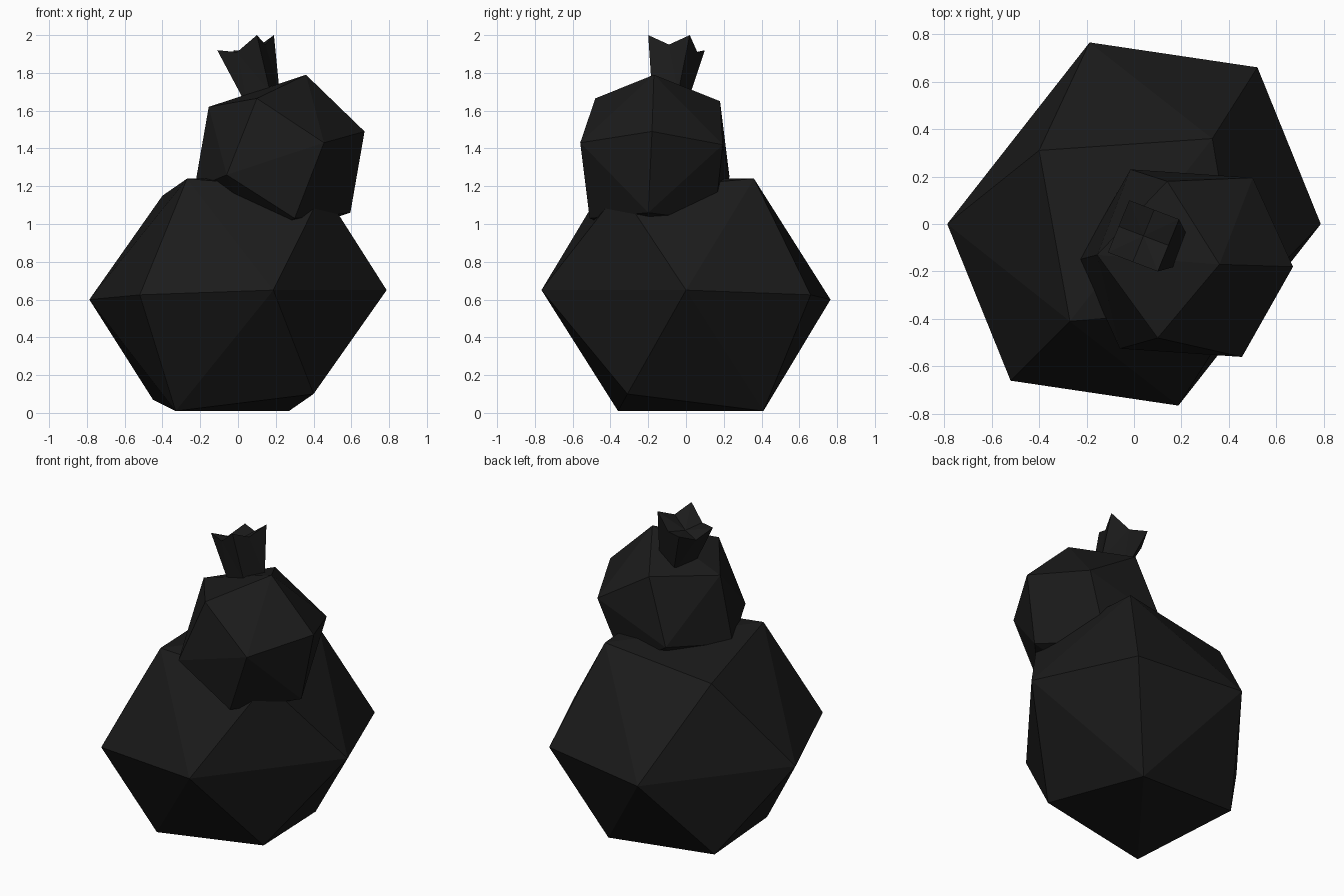
import bpy, bmesh, math
from mathutils import Vector

if "Cube" in bpy.data.objects:
    bpy.data.objects.remove(bpy.data.objects["Cube"])

dark = bpy.data.materials.new("dark")
dark.diffuse_color = (0.011, 0.011, 0.011, 1)
dark.use_nodes = True
dark.node_tree.nodes["Principled BSDF"].inputs["Base Color"].default_value = dark.diffuse_color


def finish(bm, name):
    bmesh.ops.recalc_face_normals(bm, faces=bm.faces)
    me = bpy.data.meshes.new(name)
    bm.to_mesh(me)
    bm.free()
    me.materials.append(dark)
    ob = bpy.data.objects.new(name, me)
    bpy.context.collection.objects.link(ob)
    return ob


def faceted_stone(name, centre, corners):
    """Twelve-sided gem: each corner is mirrored through the centre."""
    bm = bmesh.new()
    c = Vector(centre)
    for p in corners:
        bm.verts.new(Vector(p))
        bm.verts.new(2 * c - Vector(p))
    bmesh.ops.convex_hull(bm, input=bm.verts)
    bmesh.ops.dissolve_limit(bm, angle_limit=math.radians(8),
                             verts=bm.verts, edges=bm.edges)
    return finish(bm, name)


# Large lower stone
faceted_stone("lower_body", (0, 0, 0.625), [
    (0.787, 0, 0.65), (0.187, -0.765, 0.65), (-0.52, -0.66, 0.625),
    (-0.40, 0.31, 1.15), (0.33, 0.36, 1.24),
    (-0.27, -0.41, 1.24), (0.45, -0.35, 1.18)])

# Smaller upper stone
faceted_stone("upper_body", (0.22, -0.165, 1.34), [
    (0.36, -0.17, 1.79), (0.67, -0.18, 1.49), (0.10, -0.48, 1.665),
    (0.455, -0.56, 1.43), (-0.155, -0.13, 1.62),
    (-0.06, -0.525, 1.26), (0.14, 0.18, 1.65)])

# Flared four-point crown: tips, notches between them, and a narrow base
tips = [Vector(p) for p in ((-0.02, 0.10, 1.92), (0.19, 0.02, 2.0),
                            (0.10, -0.20, 2.0), (-0.11, -0.12, 1.92))]
base = [Vector(p) for p in ((0.09, 0.00, 1.62), (0.22, -0.04, 1.70),
                            (0.17, -0.18, 1.70), (0.05, -0.15, 1.62))]
bm = bmesh.new()
tv = [bm.verts.new(p) for p in tips]
bv = [bm.verts.new(p) for p in base]
nv = [bm.verts.new((tips[i] + tips[(i + 1) % 4]) / 2 - Vector((0, 0, 0.05)))
      for i in range(4)]
mid = bm.verts.new(sum(tips, Vector()) / 4 - Vector((0, 0, 0.07)))
for i in range(4):
    j = (i + 1) % 4
    for f in ((tv[i], nv[i], bv[i]), (nv[i], tv[j], bv[j]),
              (nv[i], bv[j], bv[i]),
              (tv[i], nv[i], mid), (nv[i], tv[j], mid)):
        bm.faces.new(f)
bm.faces.new(bv)
finish(bm, "crown")
